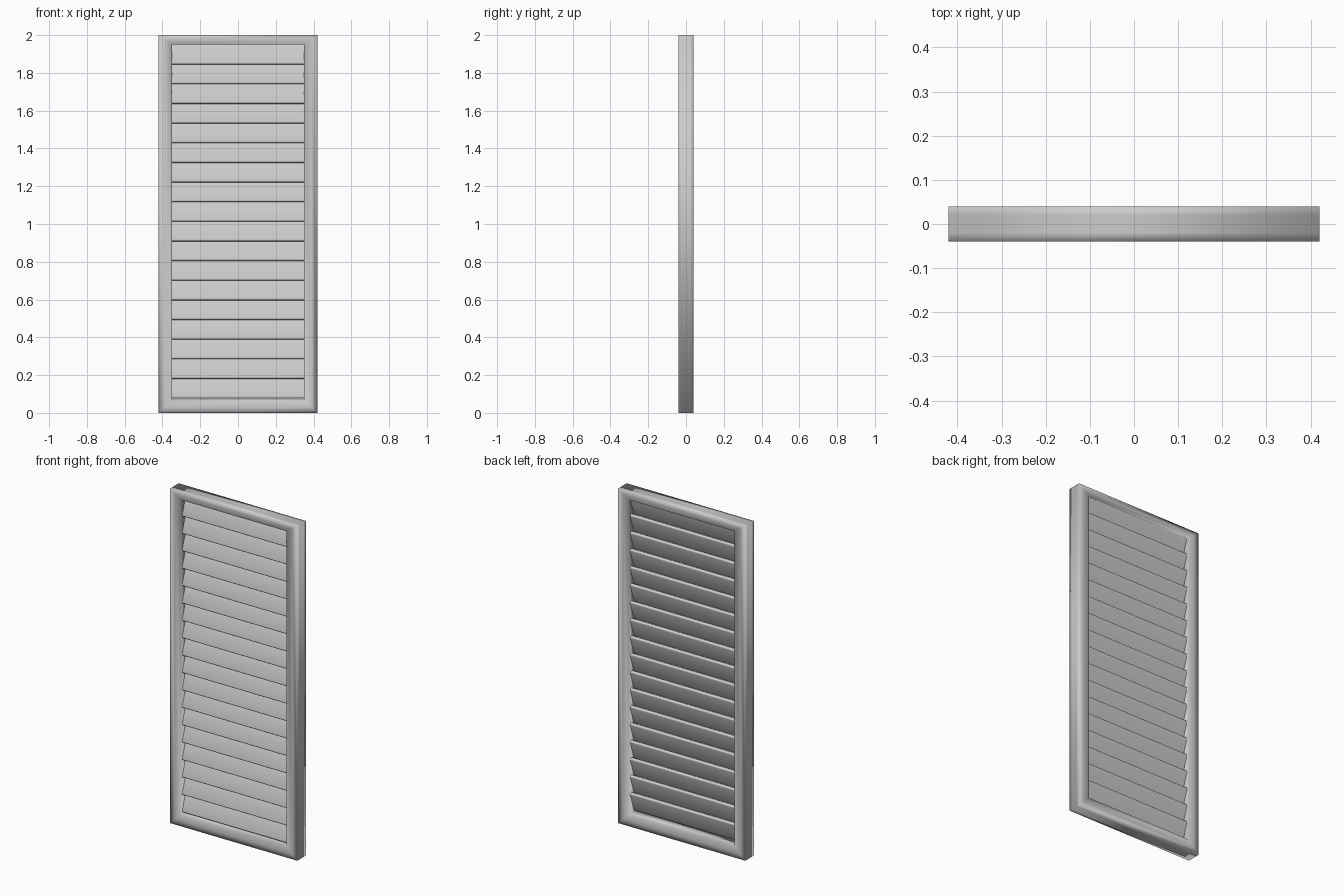
import bpy, bmesh, math
from mathutils import Matrix, Vector

if "Cube" in bpy.data.objects:
    bpy.data.objects.remove(bpy.data.objects["Cube"], do_unlink=True)

paint = bpy.data.materials.new("light_grey_paint")
paint.use_nodes = True
GREY = (0.6, 0.6, 0.6, 1)
paint.diffuse_color = GREY
paint.node_tree.nodes["Principled BSDF"].inputs["Base Color"].default_value = GREY

WIDTH, HEIGHT, DEPTH = 0.84, 2.0, 0.08
STILE, TOP_RAIL, BOTTOM_RAIL = 0.07, 0.05, 0.07
SLATS, PITCH, TILT = 18, 0.104, math.radians(19)
SLAT_TALL, SLAT_THICK = 0.122, 0.02


def finish(bm, name):
    bmesh.ops.recalc_face_normals(bm, faces=bm.faces)
    for f in bm.faces:
        f.smooth = True
    mesh = bpy.data.meshes.new(name)
    bm.to_mesh(mesh)
    bm.free()
    mesh.materials.append(paint)
    obj = bpy.data.objects.new(name, mesh)
    bpy.context.collection.objects.link(obj)
    return obj


# Frame: a closed section swept round four mitred corners.
# Each section point is (fraction from outer to inner edge, y).
h = DEPTH / 2
section = [(0, -h), (0.45, -h), (1, -h), (1, 0), (1, h), (0.45, h), (0, h), (0, h / 2), (0, -h / 2)]
bm = bmesh.new()
rings = []
for sx, top in ((-1, 0), (1, 0), (1, 1), (-1, 1)):
    ring = []
    for t, y in section:
        z = HEIGHT - t * TOP_RAIL if top else t * BOTTOM_RAIL
        ring.append(bm.verts.new((sx * (WIDTH / 2 - t * STILE), y, z)))
    rings.append(ring)
n = len(section)
for i in range(4):
    a, b = rings[i], rings[(i + 1) % 4]
    for j in range(n):
        k = (j + 1) % n
        bm.faces.new((a[j], a[k], b[k], b[j]))
finish(bm, "shutter_frame")

# Louvre slats: tilted boards with rounded long edges, low edge to the front
for i in range(SLATS):
    bm = bmesh.new()
    bmesh.ops.create_cube(bm, size=1)
    bmesh.ops.scale(bm, vec=(WIDTH - 2 * STILE + 0.01, SLAT_THICK, SLAT_TALL), verts=bm.verts)
    long_edges = [e for e in bm.edges
                  if abs((e.verts[0].co - e.verts[1].co).x) > 0.1]
    bmesh.ops.bevel(bm, geom=long_edges, offset=0.007, segments=3, profile=0.5, affect='EDGES')
    bmesh.ops.rotate(bm, cent=Vector(), matrix=Matrix.Rotation(-TILT, 3, 'X'), verts=bm.verts)
    z = BOTTOM_RAIL + 0.065 + i * PITCH
    bmesh.ops.translate(bm, vec=(0, 0, z), verts=bm.verts)
    slat = finish(bm, f"slat_{i + 1}")
    bpy.ops.object.select_all(action='DESELECT')
    slat.select_set(True)
    bpy.context.view_layer.objects.active = slat
    bpy.ops.object.shade_smooth_by_angle(angle=math.radians(40))
